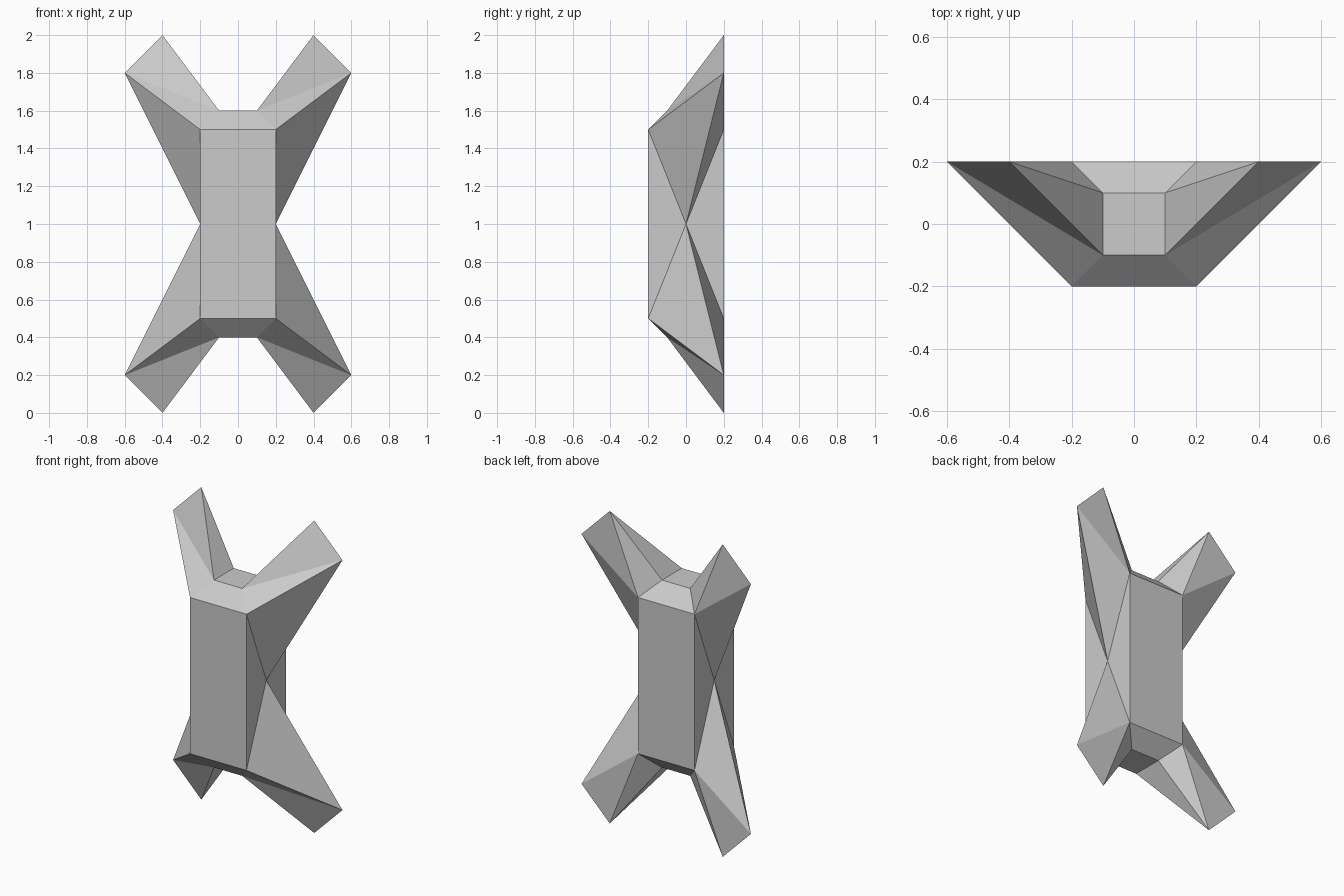
import bpy, bmesh
from mathutils import Vector

if "Cube" in bpy.data.objects:
    bpy.data.objects.remove(bpy.data.objects["Cube"])

# Corner points of one quarter (x >= 0, upper half); z measured from mid height
P = {
    "front": (.2, -.2, .5), "front_mid": (0, -.2, .5), "front_side": (.2, -.2, 0), "front_c": (0, -.2, 0),
    "back": (.2, .2, .5), "back_mid": (0, .2, .5), "back_side": (.2, .2, 0), "back_c": (0, .2, 0),
    "waist": (.2, 0, 0),
    "cap_f": (.1, -.1, .6), "cap_b": (.1, .1, .6), "cap_fm": (0, -.1, .6), "cap_bm": (0, .1, .6),
    "outer": (.6, .2, .8), "inner": (.4, .2, 1),
}
FACES = [
    # body: front, back, end cap and slopes, pinched sides
    "front_c front_side front front_mid", "back_c back_mid back back_side",
    "cap_f cap_b cap_bm cap_fm", "front cap_f cap_fm front_mid", "back back_mid cap_bm cap_b",
    "waist front_side front", "waist back back_side",
    # arm reaching out to the flat tip
    "waist front outer", "waist outer back", "front cap_f outer", "cap_f inner outer",
    "cap_f cap_b inner", "cap_b back inner", "back outer inner",
]

# Repeat the quarter in all four directions and weld
bm = bmesh.new()
for sx in (1, -1):
    for sz in (1, -1):
        v = {k: bm.verts.new((sx * x, y, 1 + sz * z)) for k, (x, y, z) in P.items()}
        for f in FACES:
            bm.faces.new([v[k] for k in f.split()])
bmesh.ops.remove_doubles(bm, verts=bm.verts, dist=1e-4)
bmesh.ops.recalc_face_normals(bm, faces=bm.faces)

# Remove the seams left on the two symmetry planes
seams = [e for e in bm.edges
         if all(abs(p.co.x) < 1e-4 for p in e.verts) or all(abs(p.co.z - 1) < 1e-4 for p in e.verts)]
bmesh.ops.dissolve_edges(bm, edges=seams, use_verts=True)
bmesh.ops.recalc_face_normals(bm, faces=bm.faces)

mesh = bpy.data.meshes.new("four_armed_block")
bm.to_mesh(mesh)
bm.free()
bpy.context.collection.objects.link(bpy.data.objects.new("four_armed_block", mesh))
